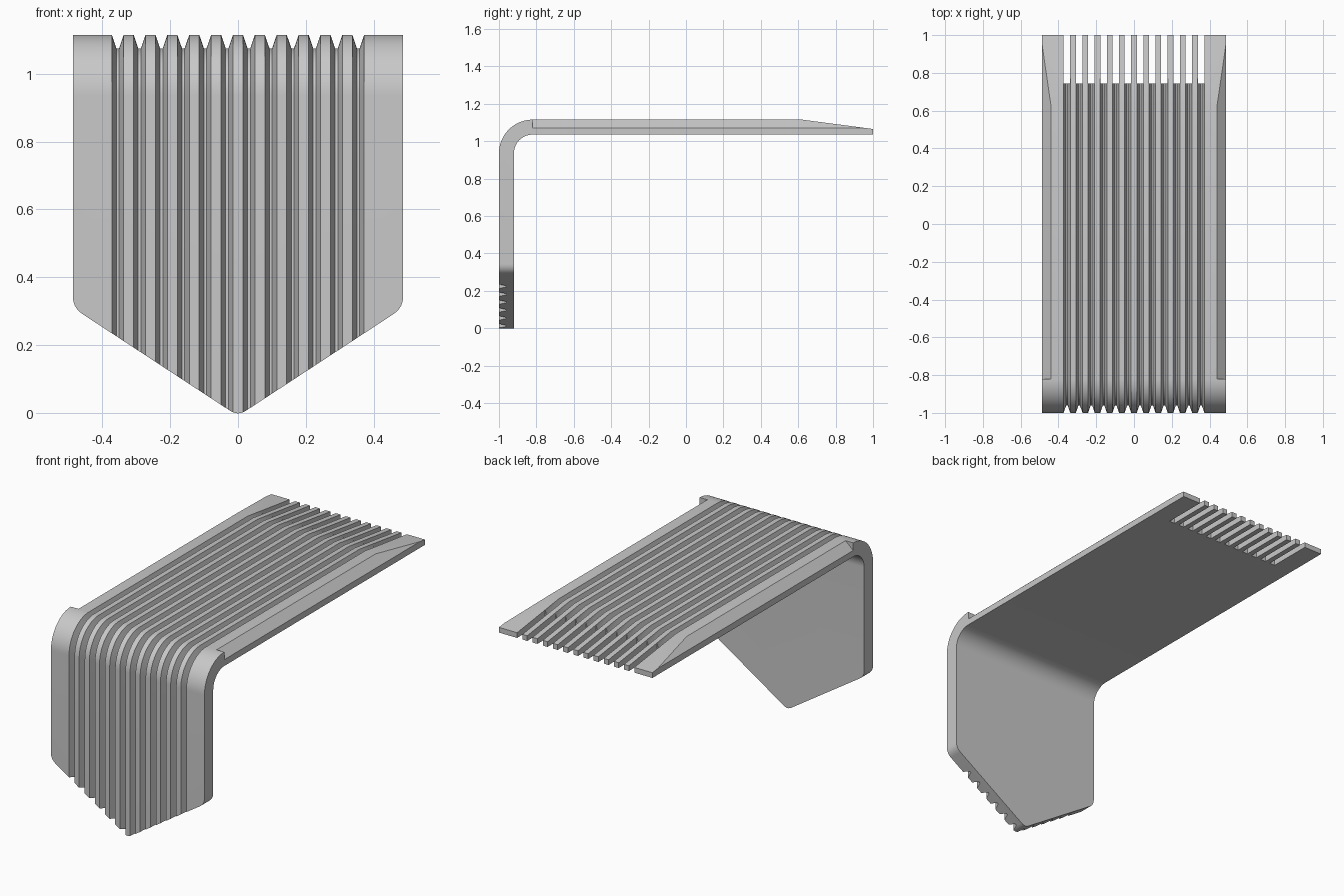
import bpy, bmesh, math
from mathutils import Vector

cube = bpy.data.objects.get("Cube")
if cube:
    bpy.data.objects.remove(cube, do_unlink=True)

HALF_W, TOP, UNDER = 0.487, 1.115, 1.035
BEND_Y, BEND_Z, R_OUT, R_IN = -0.82, 0.935, 0.18, 0.10
SLOPE_Y, TIP_Z = 0.62, 1.065
GROOVES = [(i - 5.5) * 0.0645 for i in range(12)]
SLIT_HALF = 0.0172


def loft(name, solids):
    """Make one mesh from solids, each a list of matching rings of points."""
    bm = bmesh.new()
    for rings in solids:
        loops = [[bm.verts.new(p) for p in ring] for ring in rings]
        n = len(loops[0])
        for a, b in zip(loops, loops[1:]):
            for i in range(n):
                j = (i + 1) % n
                bm.faces.new((a[i], a[j], b[j], b[i]))
        bm.faces.new(loops[0])
        bm.faces.new(loops[-1][::-1])
    bmesh.ops.recalc_face_normals(bm, faces=bm.faces)
    mesh = bpy.data.meshes.new(name)
    bm.to_mesh(mesh)
    bm.free()
    obj = bpy.data.objects.new(name, mesh)
    bpy.context.collection.objects.link(obj)
    return obj


def arc(radius, steps=20):
    """Bend directions and points, from the upright plate to the flat plate."""
    for i in range(steps + 1):
        t = math.pi - i / steps * math.pi / 2
        d = Vector((math.cos(t), math.sin(t)))
        yield Vector((BEND_Y, BEND_Z)) + d * radius, d


def rounded(corner, before, after, cut, steps=6):
    """Round one outline corner with a quadratic curve."""
    c = Vector(corner)
    a = c + (Vector(before) - c).normalized() * cut
    b = c + (Vector(after) - c).normalized() * cut
    for i in range(steps + 1):
        t = i / steps
        yield a * (1 - t) ** 2 + c * 2 * t * (1 - t) + b * t * t


def carve(target, tool, operation):
    tool.hide_render = True
    mod = target.modifiers.new(tool.name, 'BOOLEAN')
    mod.operation, mod.solver, mod.object = operation, 'EXACT', tool
    bpy.context.view_layer.objects.active = target
    bpy.ops.object.modifier_apply(modifier=mod.name)
    bpy.data.objects.remove(tool, do_unlink=True)


# Bent plate: side profile extruded across the width
profile = [Vector((-1, -0.05))] + [p for p, d in arc(R_OUT)]
profile += [Vector((SLOPE_Y, TOP)), Vector((1, TIP_Z)), Vector((1, UNDER))]
profile += [p for p, d in arc(R_IN)][::-1] + [Vector((-0.92, -0.05))]
plate = loft("grooved_bent_plate",
             [[[(x, p.x, p.y) for p in profile] for x in (-0.6, 0.6)]])

# Pointed front outline with rounded corners
left, right, tip = (HALF_W, 0.31), (-HALF_W, 0.31), (0, -0.009)
outline = [Vector((-HALF_W, 1.5)), Vector((HALF_W, 1.5))]
outline += rounded(left, (HALF_W, 1.5), tip, 0.034)
outline += rounded(tip, left, right, 0.028)
outline += rounded(right, tip, (-HALF_W, 1.5), 0.034)
carve(plate, loft("outline_cutter",
                  [[[(p.x, y, p.y) for p in outline] for y in (-1.2, 1.2)]]), 'INTERSECT')

# Chamfers along both long top edges
chamfers = []
for s in (-1, 1):
    section = [(0.4, 1.155 - 0.005), (0.527, 1.035), (0.527, 1.15)]
    chamfers.append([[(s * x, y, z) for x, z in section] for y in (BEND_Y, 1.2)])
carve(plate, loft("chamfer_cutter", chamfers), 'DIFFERENCE')

# Tapered grooves following the outer surface
fall = (TOP - TIP_Z) / (1 - SLOPE_Y)
path = [(Vector((-1, -0.1)), Vector((-1, 0)))] + list(arc(R_OUT))
path += [(Vector((SLOPE_Y, TOP)), Vector((fall / 2, 1))),
         (Vector((0.77, TOP - fall * (0.77 - SLOPE_Y))), Vector((fall, 1)))]
section = [(-0.0243, 0.02), (0.0243, 0.02), (0.004, -0.04), (-0.004, -0.04)]
grooves = []
for cx in GROOVES:
    rings = []
    for point, normal in path:
        spots = [(cx + x, point + normal * h) for x, h in section]
        rings.append([(x, p.x, p.y) for x, p in spots])
    grooves.append(rings)
carve(plate, loft("groove_cutter", grooves), 'DIFFERENCE')

# Open slits between the comb teeth at the thin end
slits = []
for cx in GROOVES:
    a, b = cx - SLIT_HALF, cx + SLIT_HALF
    slits.append([[(a, y, 0.9), (b, y, 0.9), (b, y, 1.2), (a, y, 1.2)]
                  for y in (0.745, 1.1)])
carve(plate, loft("slit_cutter", slits), 'DIFFERENCE')

# Single grey finish
grey = bpy.data.materials.new("plain_grey")
grey.use_nodes = True
colour = (0.58, 0.58, 0.58, 1)
grey.diffuse_color = colour
grey.node_tree.nodes["Principled BSDF"].inputs["Base Color"].default_value = colour
plate.data.materials.clear()
plate.data.materials.append(grey)
for poly in plate.data.polygons:
    poly.material_index = 0

for obj in bpy.context.selected_objects:
    obj.select_set(False)
plate.select_set(True)
bpy.context.view_layer.objects.active = plate
bpy.ops.object.shade_smooth_by_angle(angle=math.radians(25))
